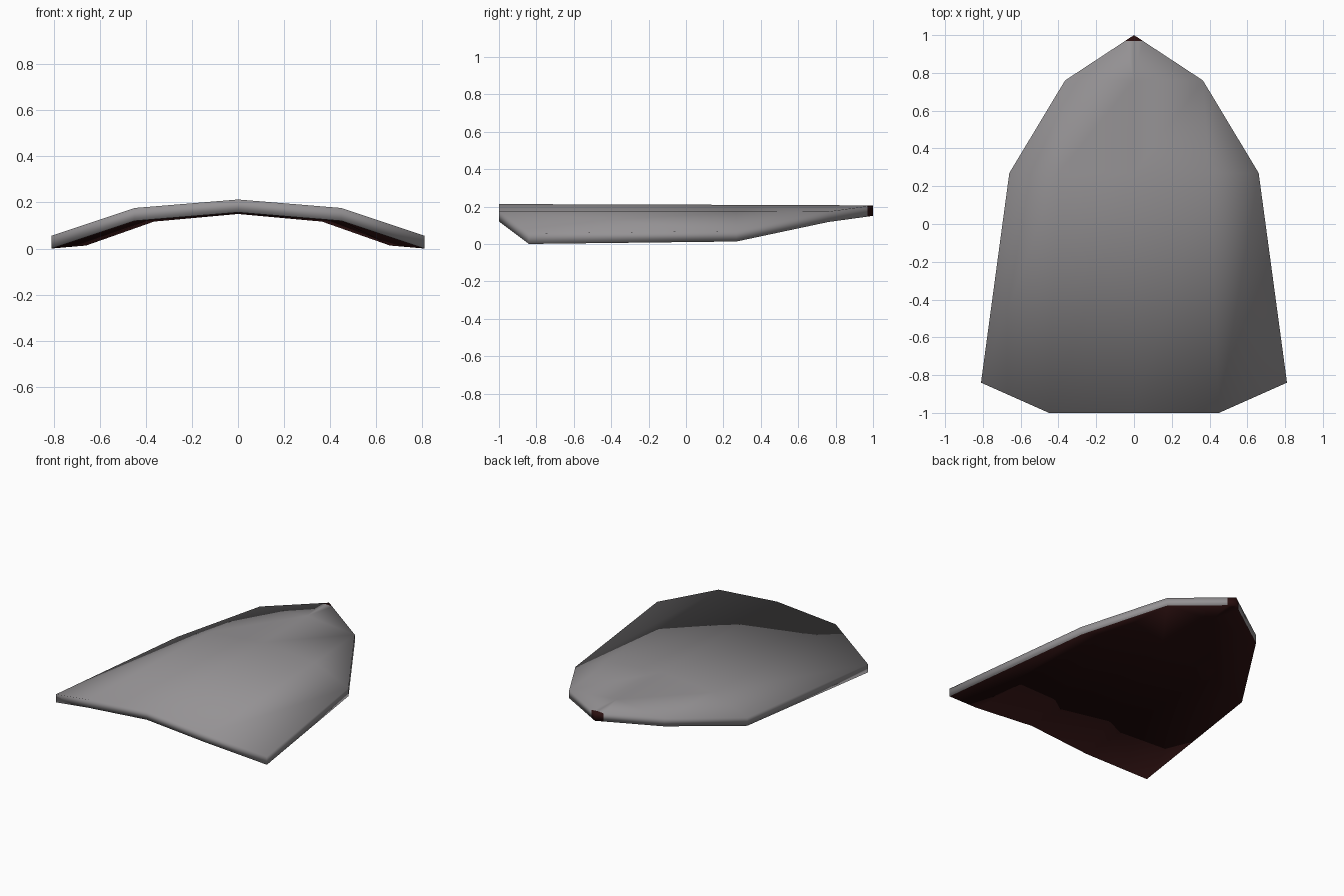
import bpy
import bmesh
from mathutils import Vector

if "Cube" in bpy.data.objects:
    bpy.data.objects.remove(bpy.data.objects["Cube"], do_unlink=True)

THICKNESS = 0.056
TIP_START = 0.97


def material(name, rgb):
    mat = bpy.data.materials.new(name)
    mat.use_nodes = True
    colour = (*rgb, 1.0)
    mat.diffuse_color = colour
    bsdf = mat.node_tree.nodes["Principled BSDF"]
    bsdf.inputs["Base Color"].default_value = colour
    bsdf.inputs["Roughness"].default_value = 0.7
    return mat


grey = material("plate grey", (0.30, 0.288, 0.297))
dark_red = material("underside dark red", (0.024, 0.005, 0.005))

# Half of the arched plate: rows from front to back, centre line outwards
ROWS = [
    [(0, -1, 0.213), (0.45, -1, 0.176), (0.81, -0.84, 0.056)],
    [(0, 0.27, 0.209), (0.40, 0.27, 0.176), (0.66, 0.27, 0.069)],
    [(0, 0.76, 0.207), (0.365, 0.76, 0.173)],
    [(0, 1, 0.206)],
]

bm = bmesh.new()
for side in (1, -1):
    grid = [[bm.verts.new((x * side, y, z)) for x, y, z in row] for row in ROWS]
    for near, far in zip(grid, grid[1:]):
        for i in range(len(near) - 1):
            # Rows that lose a column close with a triangle
            corners = [near[i], near[i + 1]] + far[i:i + 2][::-1]
            bm.faces.new(corners if side > 0 else corners[::-1])
bmesh.ops.remove_doubles(bm, verts=bm.verts, dist=0.0001)

# Separate the small dark tip at the back
bmesh.ops.bisect_plane(bm, geom=bm.verts[:] + bm.edges[:] + bm.faces[:],
                       plane_co=(0, TIP_START, 0), plane_no=(0, 1, 0))

# Give the plate a vertical rim and an underside
result = bmesh.ops.extrude_face_region(bm, geom=bm.faces[:], use_keep_orig=True)
lower = [v for v in result["geom"] if isinstance(v, bmesh.types.BMVert)]
bmesh.ops.translate(bm, verts=lower, vec=Vector((0, 0, -THICKNESS)))
bmesh.ops.recalc_face_normals(bm, faces=bm.faces)

# Dark underside and tip, grey top and rim
for face in bm.faces:
    face.smooth = True
    at_tip = face.calc_center_median().y > TIP_START
    face.material_index = int(face.normal.z < -0.5 or at_tip)

mesh = bpy.data.meshes.new("arched_plate")
bm.to_mesh(mesh)
bm.free()
mesh.materials.append(grey)
mesh.materials.append(dark_red)
plate = bpy.data.objects.new("arched_plate", mesh)
bpy.context.collection.objects.link(plate)
